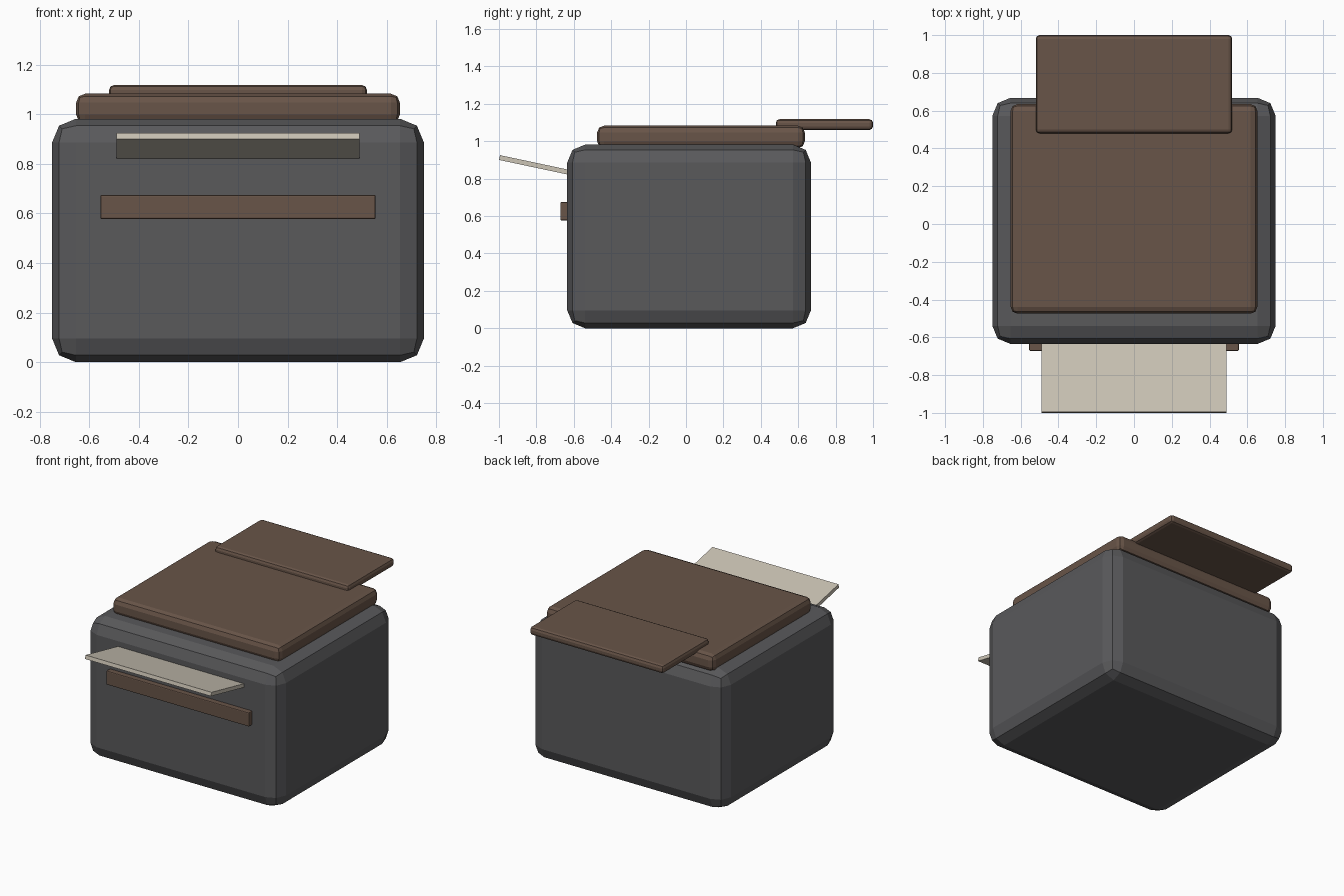
import bpy, math

if "Cube" in bpy.data.objects:
    bpy.data.objects.remove(bpy.data.objects["Cube"])


def material(name, rgb):
    m = bpy.data.materials.new(name)
    m.diffuse_color = (*rgb, 1)
    m.use_nodes = True
    m.node_tree.nodes["Principled BSDF"].inputs["Base Color"].default_value = m.diffuse_color
    return m


def box(name, x, y, z, mat, bevel=0.0, segments=2, tilt=0.0):
    """Box from (min, max) ranges, tilted about x, with rounded edges."""
    ranges = (x, y, z)
    bpy.ops.mesh.primitive_cube_add(size=1, location=[(a + b) / 2 for a, b in ranges])
    ob = bpy.context.object
    ob.name = name
    ob.scale = [b - a for a, b in ranges]
    bpy.ops.object.transform_apply(location=False, rotation=False, scale=True)
    ob.rotation_euler.x = tilt
    ob.data.materials.append(mat)
    if bevel:
        mod = ob.modifiers.new("rounded_edges", 'BEVEL')
        mod.width = bevel
        mod.segments = segments
    return ob


charcoal = material("charcoal", (0.10, 0.10, 0.105))
brown = material("brown", (0.14, 0.09, 0.065))
cream = material("cream", (0.60, 0.55, 0.46))

# Main housing
box("body", (-0.75, 0.75), (-0.635, 0.668), (0, 0.982), charcoal, 0.096)
# Lid on top of the housing
box("lid", (-0.653, 0.653), (-0.475, 0.635), (0.963, 1.083), brown, 0.036)
# Feed tray overhanging the back
box("rear_tray", (-0.52, 0.52), (0.48, 1.0), (1.06, 1.118), brown, 0.02)
# Trim strip on the front face
box("front_strip", (-0.555, 0.555), (-0.672, -0.60), (0.577, 0.675), brown, 0.006)
# Sheet sliding out of the front, tilted upward
box("paper_sheet", (-0.49, 0.49), (-1.002, -0.552), (0.853, 0.879), cream,
    tilt=math.radians(-12))
